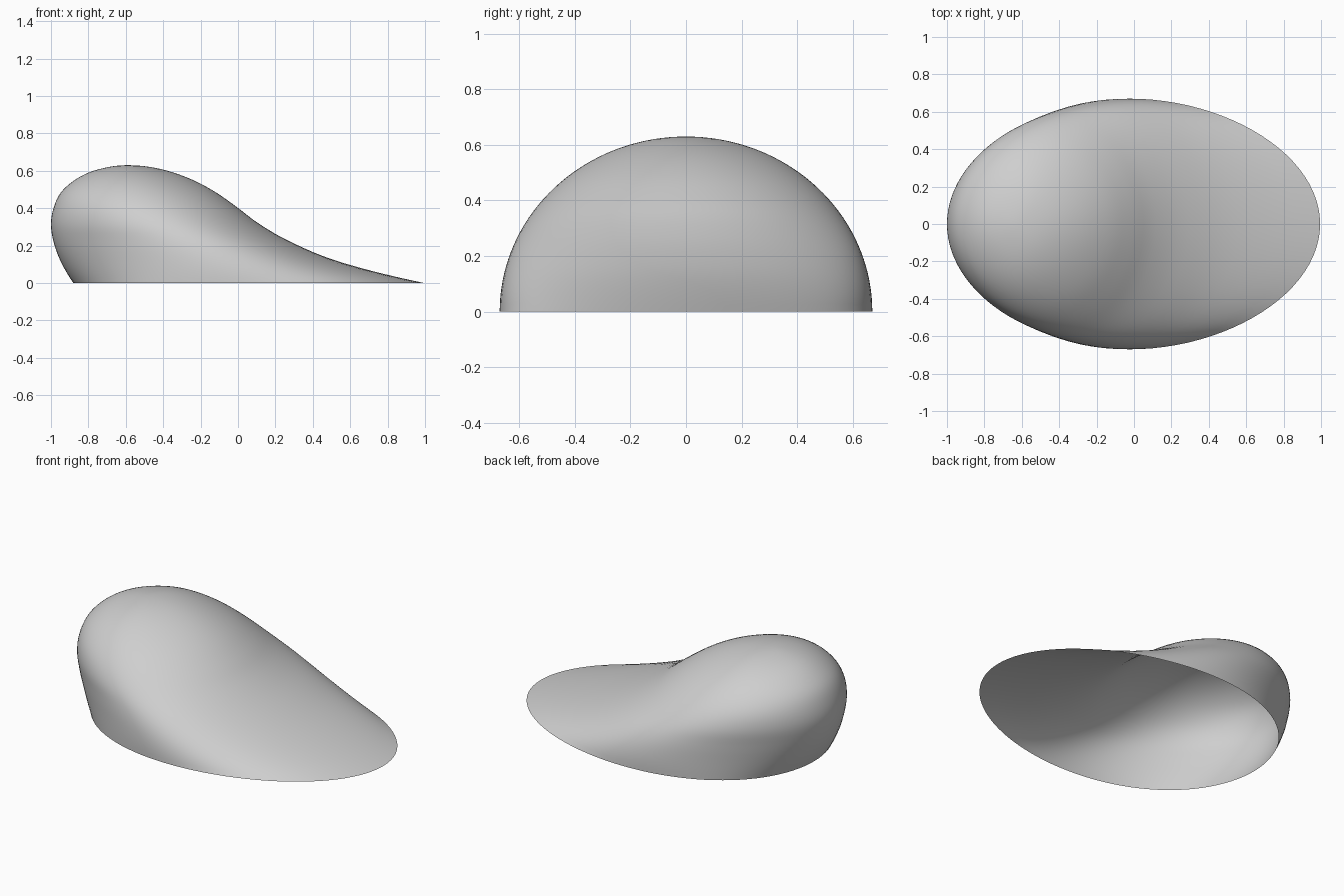
import bpy, bmesh, math

if "Cube" in bpy.data.objects:
    bpy.data.objects.remove(bpy.data.objects["Cube"])

HEIGHT, HALF_WIDTH = 0.63, 0.67
SEGMENTS, STEPS = 96, 4

# Side profile: x of the blunt end and of the tail, every ten degrees up to the top
blunt = [-.88, -.945, -.985, -1.0, -.985, -.948, -.88, -.795, -.69, -.59]
tail = [.995, .555, .29, .115, -.005, -.115, -.23, -.35, -.47, -.59]
# Forward shift of the flanks beside the blunt end and beside the tail
blunt_flank = [-.08, .1, .15, .11, .06, .04, .03, .03, .02, 0]
tail_flank = [-.08, .06, .08, .05, .02, 0, -.02, -.02, -.01, 0]


def smooth_at(points, after_top, t):
    """Catmull-Rom value at t, running on over the top into the other side."""
    ghost = 3 * points[0] - 3 * points[1] + points[2]
    p = [ghost] + points + [after_top]
    i = min(int(t), len(points) - 2)
    u = t - i
    a, b, c, d = p[i:i + 4]
    return b + u / 2 * (c - a + u * (2 * a - 5 * b + 4 * c - d + u * (3 * (b - c) + d - a)))


# Open shell: rounded level rings stacked from the rim to the top
bm = bmesh.new()
rings = []
for row in range(9 * STEPS):
    t = row / STEPS
    lat = math.radians(t * 10)
    low = smooth_at(blunt, tail[-2], t)
    high = smooth_at(tail, blunt[-2], t)
    low_shift = smooth_at(blunt_flank, tail_flank[-2], t)
    high_shift = smooth_at(tail_flank, blunt_flank[-2], t)
    ring = []
    for s in range(SEGMENTS):
        a = math.tau * s / SEGMENTS
        mix = (1 + math.cos(a)) / 2
        flank = math.sin(a) ** 2
        x = (low + low_shift * flank) * (1 - mix) + (high + high_shift * flank) * mix
        y = HALF_WIDTH * math.cos(lat) * math.sin(a)
        ring.append(bm.verts.new((x, y, HEIGHT * math.sin(lat))))
    rings.append(ring)

for lower, upper in zip(rings, rings[1:]):
    for s in range(SEGMENTS):
        n = (s + 1) % SEGMENTS
        bm.faces.new((lower[s], lower[n], upper[n], upper[s]))
top = bm.verts.new((blunt[-1], 0, HEIGHT))
for s in range(SEGMENTS):
    bm.faces.new((rings[-1][s], rings[-1][(s + 1) % SEGMENTS], top))
for f in bm.faces:
    f.smooth = True

mesh = bpy.data.meshes.new("shell")
bm.to_mesh(mesh)
bm.free()
shell = bpy.data.objects.new("shell", mesh)
bpy.context.collection.objects.link(shell)

# Plain grey
grey = bpy.data.materials.new("light grey")
grey.use_nodes = True
colour = (0.62, 0.62, 0.62, 1)
grey.diffuse_color = colour
grey.node_tree.nodes["Principled BSDF"].inputs["Base Color"].default_value = colour
mesh.materials.append(grey)
